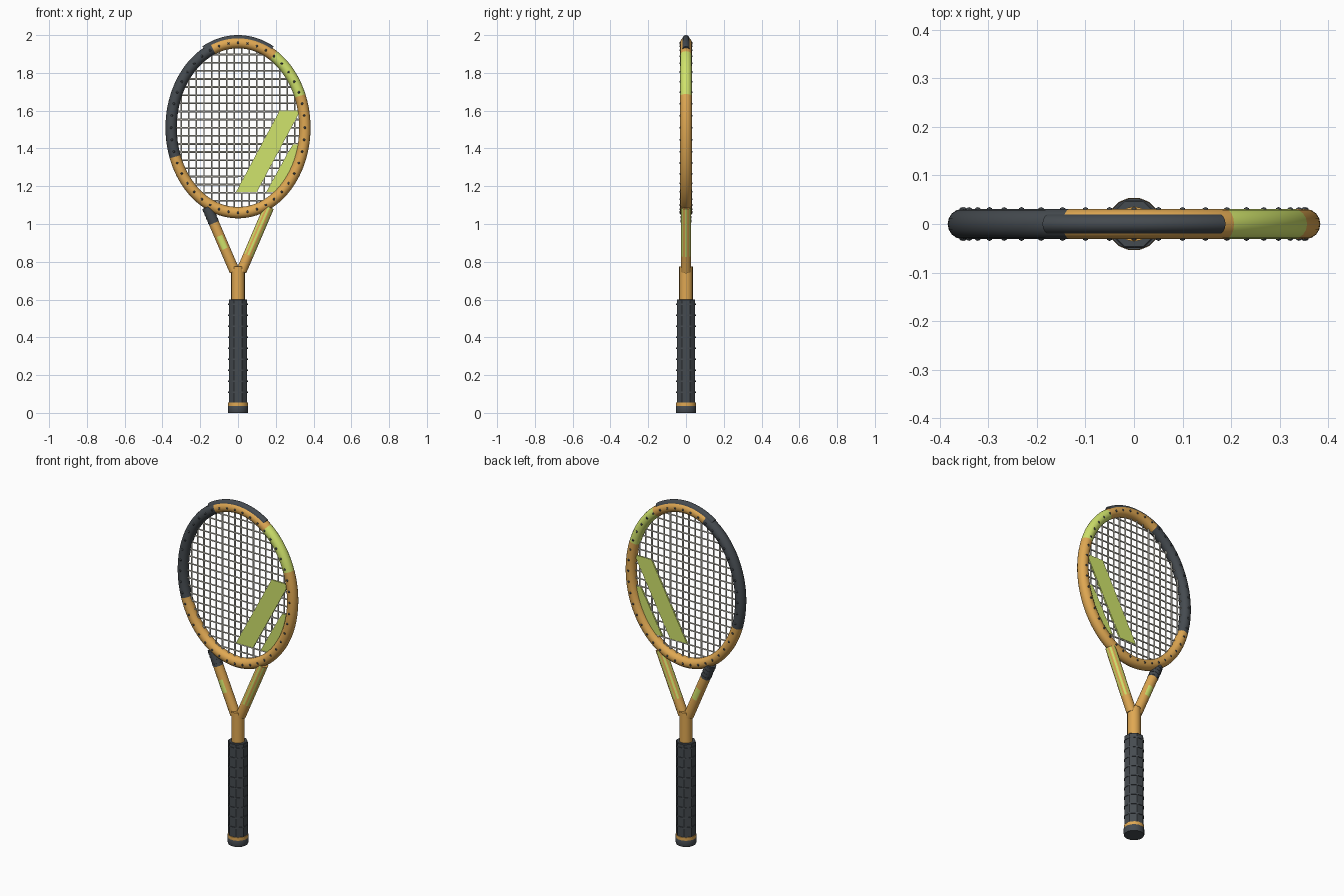
import bpy, bmesh
from math import sin, cos, pi, radians, sqrt
from mathutils import Vector, Matrix

cube = bpy.data.objects.get("Cube")
if cube:
    bpy.data.objects.remove(cube, do_unlink=True)


def material(name, r, g, b):
    m = bpy.data.materials.new(name)
    m.use_nodes = True
    m.diffuse_color = (r, g, b, 1)
    m.node_tree.nodes["Principled BSDF"].inputs["Base Color"].default_value = (r, g, b, 1)
    return m


ORANGE = material("warm orange", 0.74, 0.39, 0.085)
DARK = material("charcoal", 0.06, 0.07, 0.08)
LIME = material("lime green", 0.63, 0.77, 0.15)
STRING = material("string cream", 0.68, 0.66, 0.58)

CENTRE, RX, RZ = 1.51, 0.354, 0.45   # hoop centreline ellipse


def finish(name, bm, mats, smooth=True):
    bmesh.ops.recalc_face_normals(bm, faces=bm.faces[:])
    me = bpy.data.meshes.new(name)
    bm.to_mesh(me)
    bm.free()
    for m in mats:
        me.materials.append(m)
    ob = bpy.data.objects.new(name, me)
    bpy.context.collection.objects.link(ob)
    if smooth:
        bpy.ops.object.select_all(action='DESELECT')
        ob.select_set(True)
        bpy.context.view_layer.objects.active = ob
        bpy.ops.object.shade_smooth_by_angle(angle=radians(35))


def loft(bm, rings, closed=False, rule=None):
    """Skin a list of rings; rule(ring, side) picks a material slot."""
    vs = [[bm.verts.new(p) for p in ring] for ring in rings]
    n, k = len(vs), len(vs[0])
    for i in range(n if closed else n - 1):
        a, b = vs[i], vs[(i + 1) % n]
        for j in range(k):
            f = bm.faces.new((a[j], a[(j + 1) % k], b[(j + 1) % k], b[j]))
            f.material_index = rule(i, j) if rule else 0
    if not closed:
        for i, ring in ((0, vs[0]), (n - 2, vs[-1])):
            bm.faces.new(ring).material_index = rule(i, 0) if rule else 0


def hoop_point(t, offset=0.0, y=0.0):
    normal = Vector((cos(t) / RX, 0, sin(t) / RZ)).normalized()
    return Vector((RX * cos(t), y, CENTRE + RZ * sin(t))) + normal * offset


def hoop_ring(t, offset, radial, depth, sides=16):
    return [hoop_point(t, offset + radial * cos(2 * pi * j / sides),
                       depth * sin(2 * pi * j / sides)) for j in range(sides)]


def rod(bm, a, b, r, sides=6):
    a, b = Vector(a), Vector(b)
    turn = (b - a).to_track_quat('Z', 'Y').to_matrix().to_4x4()
    bmesh.ops.create_cone(bm, cap_ends=True, segments=sides, radius1=r, radius2=r,
                          depth=(b - a).length,
                          matrix=Matrix.Translation((a + b) / 2) @ turn)


# Hoop with coloured sections
def hoop_colour(i, j):
    deg = 2 * i
    return 1 if 112 <= deg < 200 else 2 if 22 <= deg < 58 else 0


bm = bmesh.new()
loft(bm, [hoop_ring(radians(2 * i), 0, 0.03, 0.031) for i in range(180)], True, hoop_colour)
finish("hoop", bm, [ORANGE, DARK, LIME])

# Bumper guard over the top of the hoop
bm = bmesh.new()
loft(bm, [hoop_ring(radians(62 + 2 * i), 0.014, 0.026, 0.021) for i in range(29)])
finish("bumper_guard", bm, [DARK])

# Grommets on both faces
bm = bmesh.new()
for i in range(44):
    t = pi / 2 + 2 * pi * i / 44
    for y in (-0.028, 0.028):
        bmesh.ops.create_uvsphere(bm, u_segments=8, v_segments=6, radius=0.0068,
                                  matrix=Matrix.Translation(hoop_point(t, 0, y)))
finish("grommets", bm, [DARK])

# String bed
SX, SZ, THICK = RX - 0.018, RZ - 0.018, 0.0045
bm = bmesh.new()
for i in range(16):
    x = (i - 7.5) * 0.04
    h = SZ * sqrt(1 - (x / SX) ** 2)
    rod(bm, (x, 0, CENTRE - h), (x, 0, CENTRE + h), THICK)
finish("main_strings", bm, [STRING])
bm = bmesh.new()
for i in range(19):
    z = (i - 9) * 0.043
    w = SX * sqrt(1 - (z / SZ) ** 2)
    rod(bm, (-w, 0, CENTRE + z), (w, 0, CENTRE + z), THICK)
finish("cross_strings", bm, [STRING])


# Painted slanted stripes on the strings
def plate(name, outline):
    bm = bmesh.new()
    loft(bm, [[Vector((x, y, z)) for x, z in outline] for y in (-0.0049, 0.0049)])
    finish(name, bm, [LIME], False)


plate("wide_stripe", [(-0.01, 1.17), (0.1, 1.17), (0.322, 1.585), (0.32, 1.6), (0.22, 1.6)])
rim = [hoop_point(radians(a), -0.026) for a in range(-48, -8, 4)]
plate("narrow_stripe", [(0.15, 1.17), (0.21, 1.17)] + [(p.x, p.z) for p in rim]
      + [(0.29, 1.42), (0.26, 1.37)])


# Throat arms: lime pinstripes on one, dark wrap and a short lime mark on the other
def arm_point(side, s):
    return Vector((side * (0.018 + 0.146 * s), 0, 0.75 + 0.34 * s))


def arm(name, side, rule):
    along = (arm_point(side, 1) - arm_point(side, 0)).normalized()
    across = Vector((along.z, 0, -along.x))
    rings = []
    for i in range(21):
        angles = [2 * pi * (j + 0.5) / 16 for j in range(16)]
        rings.append([arm_point(side, i / 20) + across * (0.028 * cos(a))
                      + Vector((0, 0.028 * sin(a), 0)) for a in angles])
    bm = bmesh.new()
    loft(bm, rings, False, rule)
    finish(name, bm, [ORANGE, DARK, LIME])


arm("left_throat_arm", 1, lambda i, j: 2 if i >= 5 and j % 2 else 0)
arm("right_throat_arm", -1,
    lambda i, j: 1 if i >= 15 else 2 if 7 <= i < 11 and j % 8 in (2, 3, 4) else 0)

# Dark wrap bands on the right arm
bm = bmesh.new()
for s in (0.77, 0.83, 0.89, 0.95):
    rod(bm, arm_point(-1, s), arm_point(-1, s + 0.025), 0.0292, 16)
finish("throat_wrap_bands", bm, [DARK])

# Shaft
bm = bmesh.new()
rod(bm, (0, 0, 0.55), (0, 0, 0.775), 0.036, 16)
finish("shaft", bm, [ORANGE])


# Handle parts, with a flat to the front
def turned(name, sides, profile, mat):
    rings = [[Vector((r * cos(2 * pi * (j + 0.5) / sides), r * sin(2 * pi * (j + 0.5) / sides), z))
              for j in range(sides)] for r, z in profile]
    bm = bmesh.new()
    loft(bm, rings)
    finish(name, bm, [mat], sides > 8)


turned("grip", 8, [(0.053, 0.03), (0.053, 0.597), (0.05, 0.6)], DARK)
for i in range(9):
    z = 0.11 + i * 0.058
    turned("grip_ridge_%d" % (i + 1), 16, [(0.0535, z - 0.004), (0.0535, z + 0.004)], DARK)
turned("collar_band", 16, [(0.0545, 0.036), (0.0545, 0.055)], ORANGE)
turned("butt_cap", 16, [(0.053, 0), (0.055, 0.005), (0.055, 0.036), (0.053, 0.04)], DARK)
